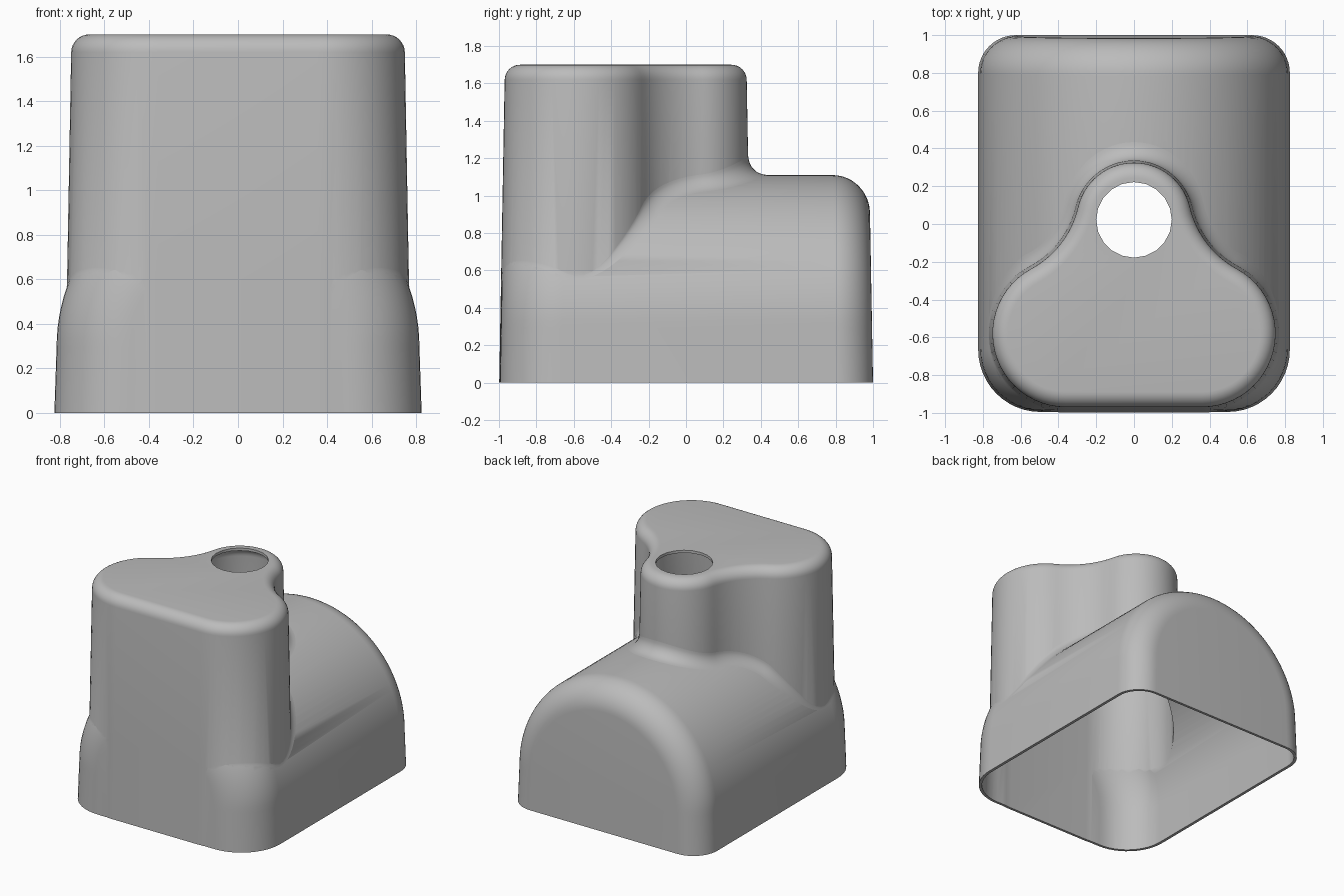
import bpy, bmesh
from math import sin, cos, pi, sqrt, atan2, acos
from mathutils import Vector

cube = bpy.data.objects.get("Cube")
if cube:
    bpy.data.objects.remove(cube, do_unlink=True)

HALF, ARCH_R, ARCH_Z = 0.825, 0.815, 0.295   # base half width, arch radius, arch centre
FRONT, BACK, FRONT_R, BACK_R = -0.995, 1.0, 0.33, 0.2
DRAFT, TOP, TOP_R, WALL = 0.018, 1.7, 0.08, 0.02

grey = bpy.data.materials.new("plain grey")
grey.use_nodes = True
grey.diffuse_color = (0.5, 0.5, 0.5, 1)
grey.node_tree.nodes["Principled BSDF"].inputs["Base Color"].default_value = (0.5, 0.5, 0.5, 1)


def loft(name, rings, closed=True):
    """Skin a list of equal point loops; closed loops also get end caps."""
    bm = bmesh.new()
    loops = [[bm.verts.new(p) for p in ring] for ring in rings]
    n = len(loops[0])
    for a, b in zip(loops, loops[1:]):
        for i in range(n if closed else n - 1):
            j = (i + 1) % n
            bm.faces.new((a[i], a[j], b[j], b[i]))
    if closed:
        bm.faces.new(loops[0])
        bm.faces.new(loops[-1])
        bmesh.ops.recalc_face_normals(bm, faces=bm.faces)
    mesh = bpy.data.meshes.new(name)
    bm.to_mesh(mesh)
    bm.free()
    mesh.materials.append(grey)
    obj = bpy.data.objects.new(name, mesh)
    bpy.context.collection.objects.link(obj)
    return obj


def arc(centre, r, a0, a1, steps, flip=1):
    """Points with outward normals along an arc."""
    out = []
    for i in range(steps + 1):
        a = a0 + (a1 - a0) * i / steps
        d = Vector((cos(a), sin(a)))
        out.append((Vector(centre) + d * r, d * flip))
    return out


# Arched body: arch sections along y, pulled in at both ends for round edges
def body(name, t, floor):
    stations = []
    for i in range(13):
        a = pi / 2 * i / 12
        r = FRONT_R - t
        stations.append((FRONT + t + r * (1 - cos(a)), t + r * (1 - sin(a))))
    for i in range(13):
        a = pi / 2 * (1 - i / 12)
        r = BACK_R - t
        stations.append((BACK - t - r * (1 - cos(a)), t + r * (1 - sin(a))))
    rings = []
    for y, e in stations:
        section = [(-(HALF - e), floor)]
        section += [((ARCH_R - e) * -cos(pi * k / 56), ARCH_Z + (ARCH_R - e) * sin(pi * k / 56))
                    for k in range(57)]
        section.append((HALF - e, floor))
        rings.append([(x, y * (1 - DRAFT * z), z) for x, z in section])
    return loft(name, rings)


def body_height(x, y):
    z = 0.9
    for _ in range(3):
        v = y / (1 - DRAFT * z)
        if v < FRONT + FRONT_R:
            r, d = FRONT_R, v - FRONT
        else:
            r, d = BACK_R, min(BACK - v, BACK_R)
        e = r - sqrt(max(0, r * r - (r - d) ** 2)) if d < r else 0
        z = ARCH_Z + sqrt(max(0, (ARCH_R - e) ** 2 - x * x))
    return z


# Three-lobed tower outline: wide lobe, hollow, rear lobe, then mirrored
lobe, lobe_r = Vector((0.36, -0.58)), 0.39
rear, rear_r, hollow_r = Vector((0, 0.02)), 0.305, 0.5
along = lobe - rear
dist = along.length
ra, rb = rear_r + hollow_r, lobe_r + hollow_r
a = (ra * ra - rb * rb + dist * dist) / (2 * dist)
u = along / dist
hollow = rear + u * a + Vector((-u.y, u.x)) * sqrt(ra * ra - a * a)


def heading(p, q):
    return atan2(q.y - p.y, q.x - p.x)


half = arc(lobe, lobe_r, -pi / 2, heading(lobe, hollow), 24)
half += arc(hollow, hollow_r, heading(hollow, lobe) + 2 * pi, heading(hollow, rear) + 2 * pi, 12, -1)[1:]
half += arc(rear, rear_r, heading(rear, hollow), pi / 2, 14)[1:]
flip = Vector((-1, 1))
outline = half + [(p * flip, n * flip) for p, n in reversed(half[:-1])]


def tower(name, t, floor):
    levels = [(floor, 0), (0.6, 0)]
    levels += [(TOP - TOP_R + TOP_R * sin(pi * i / 16), TOP_R * (1 - cos(pi * i / 16))) for i in range(9)]
    rings = []
    for z, inset in levels:
        grow = DRAFT * (1.6 - z) - inset - t
        rings.append([(*(p + n * grow), z - (t if z > 1 else 0)) for p, n in outline])
    return loft(name, rings)


def combine(target, other, operation):
    mod = target.modifiers.new(operation.lower(), "BOOLEAN")
    mod.operation, mod.object, mod.solver = operation, other, "EXACT"
    bpy.context.view_layer.objects.active = target
    bpy.ops.object.modifier_apply(modifier=mod.name)
    bpy.data.objects.remove(other, do_unlink=True)


# Thin shell open at the bottom, with a round hole in the tower top
housing = body("housing", 0, 0)
combine(housing, tower("tower", 0, 0), "UNION")
combine(housing, body("body_cavity", WALL, -0.1), "DIFFERENCE")
combine(housing, tower("tower_cavity", WALL, -0.1), "DIFFERENCE")
circle = [p for p, n in arc((0, 0.022), 0.2, 0, 2 * pi, 20)[:-1]]
combine(housing, loft("hole", [[(*p, z) for p in circle] for z in (1.5, 1.9)]), "DIFFERENCE")

# Soft fillet where the tower meets the arch, widest where they meet squarely
strips = [[] for _ in range(9)]
for p, n in outline:
    if n.y < -0.9:
        continue
    q = p + n * DRAFT * (1.6 - body_height(*p))
    h = 0.002
    slope = Vector(((body_height(q.x - h, q.y) - body_height(q.x + h, q.y)) / (2 * h),
                    (body_height(q.x, q.y - h) - body_height(q.x, q.y + h)) / (2 * h), 1)).normalized()
    r = 0.1 * max(0.02, 1 - slope.x * n.x - slope.y * n.y)
    for i, strip in enumerate(strips):
        b = pi / 2 * i / 8
        s = q + n * r * (1 - cos(b))
        strip.append((s.x, s.y, body_height(*s) + r * (1 - sin(b)) + 0.001))
# The outline starts and ends on the front, so this strip stays open
fillet = loft("tower_fillet", list(reversed(strips)), closed=False)

# Smooth shading with sharp rims
bpy.ops.object.select_all(action="DESELECT")
for obj in (housing, fillet):
    obj.select_set(True)
bpy.context.view_layer.objects.active = housing
bpy.ops.object.shade_smooth_by_angle(angle=0.6)
